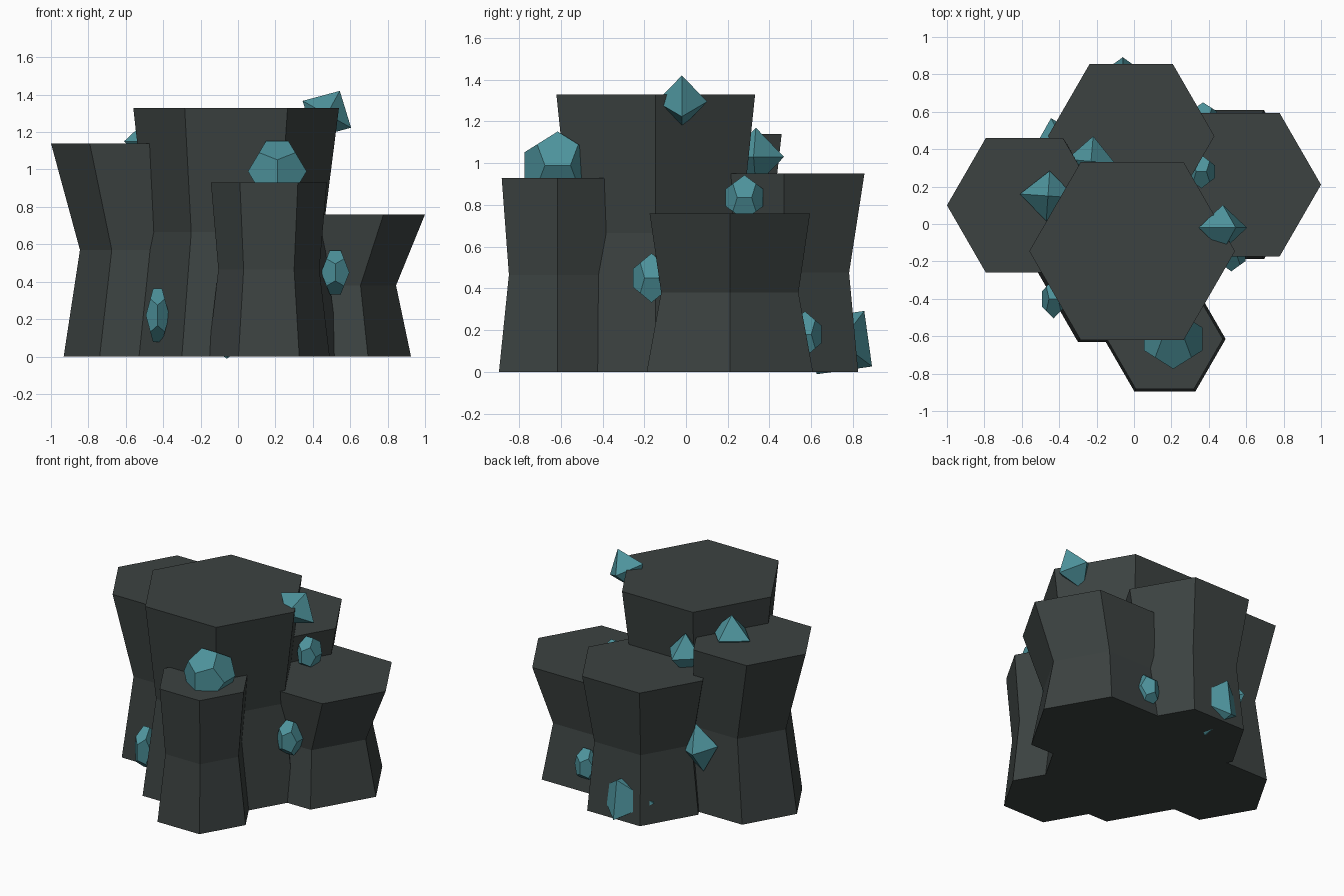
import bpy, bmesh
from math import cos, sin, pi, radians
from mathutils import Matrix, Vector, Euler

if "Cube" in bpy.data.objects:
    bpy.data.objects.remove(bpy.data.objects["Cube"])


def material(name, color):
    m = bpy.data.materials.new(name)
    m.diffuse_color = (*color, 1)
    m.use_nodes = True
    m.node_tree.nodes["Principled BSDF"].inputs["Base Color"].default_value = m.diffuse_color
    return m


BASALT = material("dark_basalt", (0.045, 0.055, 0.053))
CRYSTAL = material("teal_crystal", (0.075, 0.29, 0.33))


def finish(bm, name, mat):
    bmesh.ops.recalc_face_normals(bm, faces=bm.faces)
    me = bpy.data.meshes.new(name)
    bm.to_mesh(me)
    bm.free()
    me.materials.append(mat)
    ob = bpy.data.objects.new(name, me)
    bpy.context.collection.objects.link(ob)
    return ob


def column(name, y, height, rings):
    """Hexagonal column: rings are (centre x, radius) at base, waist and top."""
    bm = bmesh.new()
    loops = []
    for i, (x, r) in enumerate(rings):
        loops.append([bm.verts.new((x + r * cos(k * pi / 3), y + r * sin(k * pi / 3),
                                    height * i / 2)) for k in range(6)])
    for lo, hi in zip(loops, loops[1:]):
        for k in range(6):
            n = (k + 1) % 6
            bm.faces.new((lo[k], lo[n], hi[n], hi[k]))
    bm.faces.new(loops[0][::-1])
    bm.faces.new(loops[-1])
    finish(bm, name, BASALT)


PHI = (1 + 5 ** 0.5) / 2
OCTA = [Vector(p) for s in (-1, 1) for p in ((s, 0, 0), (0, s, 0), (0, 0, s))]
DODECA = [Vector((a, b, c)) for a in (-1, 1) for b in (-1, 1) for c in (-1, 1)]
for a in (-1, 1):
    for b in (-1, 1):
        p, q = a / PHI, b * PHI
        DODECA += [Vector((p, 0, q)), Vector((q, p, 0)), Vector((0, q, p))]
DODECA = [v / PHI for v in DODECA]  # half extent 1 on each axis


def crystal(name, points, centre, size, rot=(0, 0, 0)):
    """Convex gem from a point set, scaled, rotated and placed."""
    bm = bmesh.new()
    for p in points:
        bm.verts.new(p)
    bmesh.ops.convex_hull(bm, input=bm.verts[:])
    bmesh.ops.dissolve_limit(bm, angle_limit=0.05, verts=bm.verts[:], edges=bm.edges[:])
    m = (Matrix.Translation(centre) @ Euler([radians(d) for d in rot]).to_matrix().to_4x4()
         @ Matrix.Diagonal((*size, 1)))
    bm.transform(m)
    finish(bm, name, CRYSTAL)


# Basalt columns
column("centre_column", -0.145, 1.33, [(-0.02, 0.56), (-0.015, 0.47), (-0.01, 0.55)])
column("left_column", 0.10, 1.14, [(-0.547, 0.385), (-0.505, 0.34), (-0.586, 0.414)])
column("right_column", 0.21, 0.76, [(0.465, 0.46), (0.465, 0.38), (0.556, 0.444)])
column("front_column", -0.615, 0.93, [(0.165, 0.325), (0.165, 0.27), (0.165, 0.31)])
column("back_column", 0.47, 0.95, [(-0.015, 0.41), (-0.015, 0.36), (-0.015, 0.445)])

# Twelve-sided crystals
crystal("front_top_crystal", DODECA, (0.21, -0.615, 0.99), (0.157, 0.16, 0.162))
crystal("front_right_crystal", DODECA, (0.52, -0.165, 0.45), (0.076, 0.088, 0.118))
crystal("front_left_crystal", DODECA, (-0.43, -0.40, 0.22), (0.063, 0.105, 0.143))
crystal("right_top_crystal", DODECA, (0.36, 0.28, 0.835), (0.072, 0.09, 0.108))
crystal("back_right_crystal", DODECA, (0.37, 0.57, 0.18), (0.075, 0.08, 0.11))

# Eight-sided crystals
crystal("summit_crystal", OCTA, (0.475, -0.02, 1.295), (0.148, 0.122, 0.143), (0, 29, 0))
crystal("left_top_crystal", OCTA, (-0.46, 0.15, 1.15), (0.15, 0.135, 0.14), (0, 0, -4))
crystal("back_top_crystal", OCTA, (-0.23, 0.335, 1.03), (0.13, 0.135, 0.14), (0, 0, -5))
crystal("back_low_crystal", OCTA, (-0.06, 0.74, 0.14), (0.21, 0.19, 0.19), (-37, 0, 0))
crystal("back_left_crystal", OCTA, (-0.41, 0.44, 0.46), (0.13, 0.13, 0.17), (0, 10, 15))
